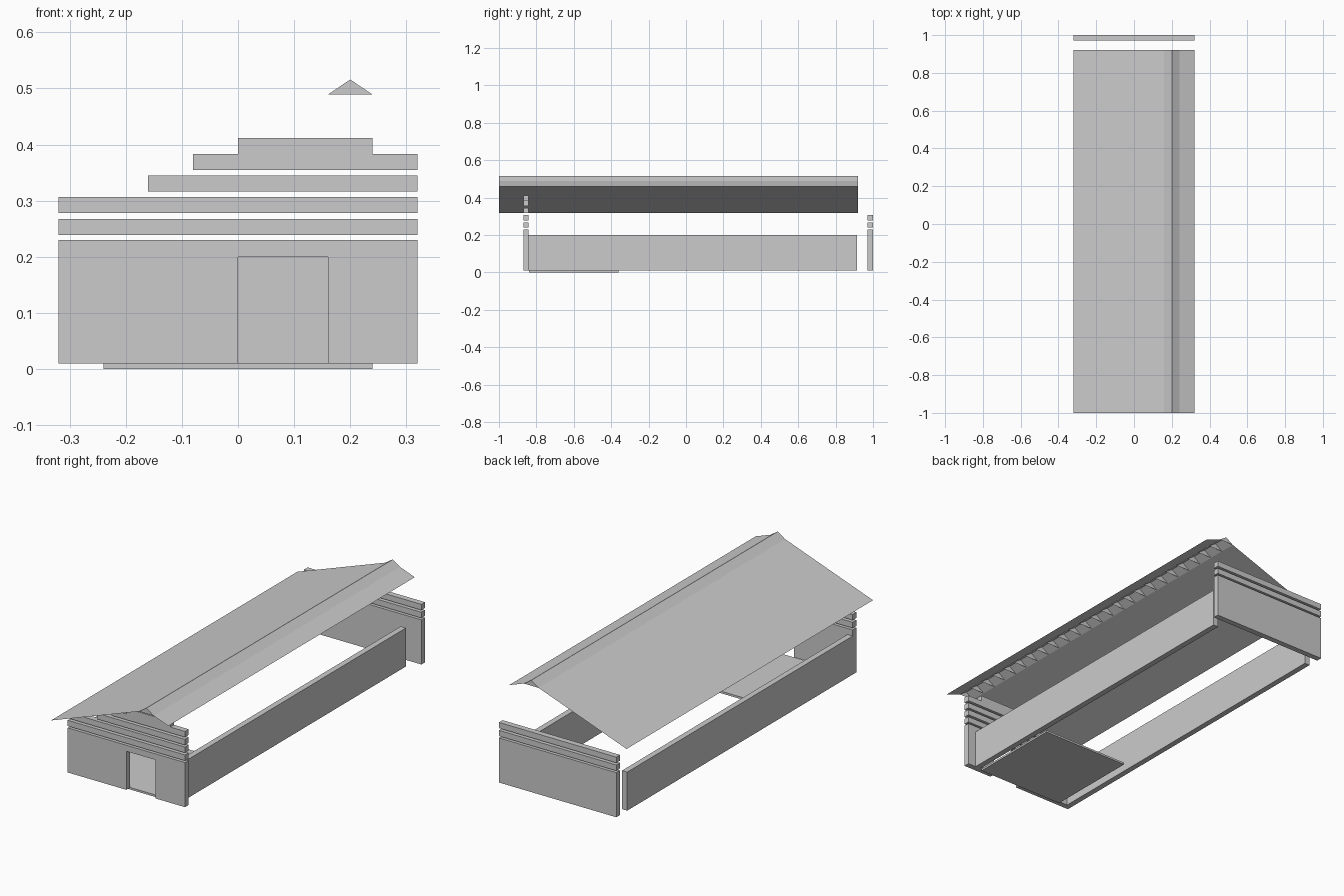
import bpy, bmesh

if "Cube" in bpy.data.objects:
    bpy.data.objects.remove(bpy.data.objects["Cube"])


def prism(name, profile, y0, y1):
    """Closed solid: x/z profile swept along y."""
    bm = bmesh.new()
    face = bm.faces.new([bm.verts.new((x, y0, z)) for x, z in profile])
    ext = bmesh.ops.extrude_face_region(bm, geom=[face], use_keep_orig=True)
    moved = [v for v in ext["geom"] if isinstance(v, bmesh.types.BMVert)]
    bmesh.ops.translate(bm, verts=moved, vec=(0, y1 - y0, 0))
    bmesh.ops.recalc_face_normals(bm, faces=bm.faces)
    return finish(name, bm)


def finish(name, bm):
    mesh = bpy.data.meshes.new(name)
    bm.to_mesh(mesh)
    bm.free()
    obj = bpy.data.objects.new(name, mesh)
    bpy.context.collection.objects.link(obj)
    return obj


def box(name, x0, x1, y0, y1, z0, z1):
    return prism(name, [(x0, z0), (x1, z0), (x1, z1), (x0, z1)], y0, y1)


W, T = 0.32, 0.0285               # half width, board thickness
FRONT = (-0.87, -0.87 + T)
BACK = (1 - T, 1.0)

# Floor plate just inside the entrance
box("floor", -0.24, 0.24, -0.84, -0.36, 0, 0.01)

# Front wall with doorway, back wall
prism("front_wall", [(-W, 0.01), (0, 0.01), (0, 0.2), (0.16, 0.2), (0.16, 0.01),
                     (W, 0.01), (W, 0.23), (-W, 0.23)], *FRONT)
box("back_wall", -W, W, *BACK, 0.01, 0.23)

# Long side walls (the right one is set in)
box("left_wall", -W, -W + T, FRONT[1], 0.915, 0.01, 0.2)
box("right_wall", 0.247, 0.247 + T, FRONT[1], 0.915, 0.01, 0.2)

# Horizontal boards above the end walls
for i, (x0, x1, z) in enumerate([(-W, W, 0.239), (-W, W, 0.278), (-0.16, W, 0.316),
                                 (-0.08, W, 0.355), (0, 0.24, 0.3835)]):
    box(f"front_board_{i + 1}", x0, x1, *FRONT, z, z + T)
    if i < 2:
        box(f"back_board_{i + 1}", x0, x1, *BACK, z, z + T)

# Thin folded roof sheet with a raised ridge
bm = bmesh.new()
section = [(-W, 0.316), (0.16, 0.489), (0.2, 0.516), (0.24, 0.489), (W, 0.46)]
rows = [[bm.verts.new((x, y, z)) for x, z in section] for y in (-1.0, 0.92)]
for a in range(len(section) - 1):
    bm.faces.new((rows[0][a], rows[0][a + 1], rows[1][a + 1], rows[1][a]))
finish("roof", bm)

# Row of triangular gussets under the ridge
bm = bmesh.new()
for i in range(25):
    bm.faces.new([bm.verts.new((x, -1 + 0.08 * i, z)) for x, z in section[1:4]][::-1])
finish("ridge_gussets", bm)
